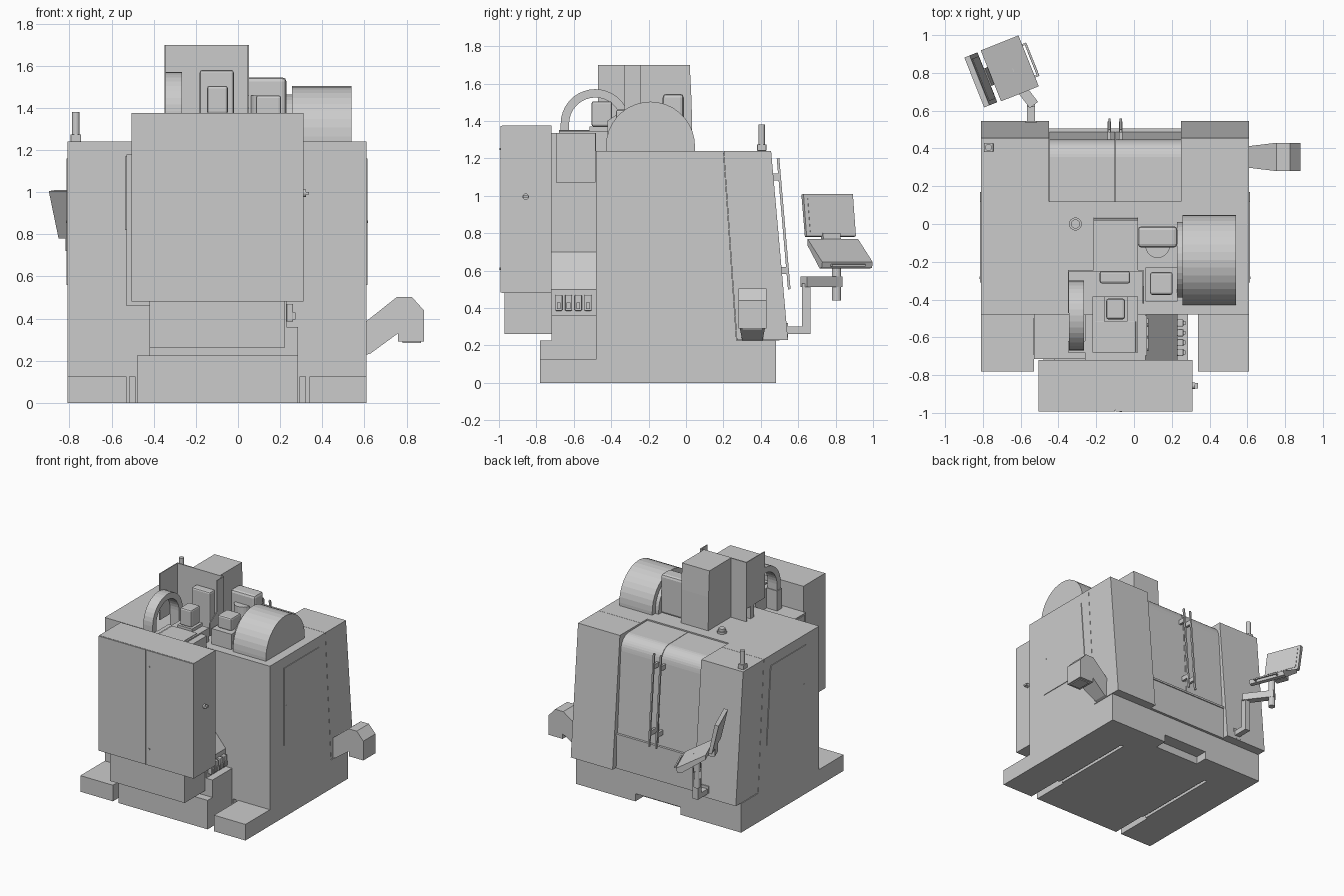
import bpy, bmesh, math
from mathutils import Vector, Matrix


def finish(name, bm, bevel=0, mat=None):
    bmesh.ops.recalc_face_normals(bm, faces=bm.faces)
    me = bpy.data.meshes.new(name)
    bm.to_mesh(me)
    bm.free()
    ob = bpy.data.objects.new(name, me)
    bpy.context.collection.objects.link(ob)
    if mat:
        ob.matrix_world = mat
    if bevel:
        m = ob.modifiers.new("bevel", 'BEVEL')
        m.width, m.segments = bevel, 2
    return ob


def prism(name, pts, axis, a, b, bevel=0, mat=None):
    """Extrude a 2D profile along an axis: x uses (y,z), y uses (x,z), z uses (x,y)."""
    def place(p, t):
        return {'x': (t, p[0], p[1]), 'y': (p[0], t, p[1]), 'z': (p[0], p[1], t)}[axis]
    bm = bmesh.new()
    lo = [bm.verts.new(place(p, a)) for p in pts]
    hi = [bm.verts.new(place(p, b)) for p in pts]
    bm.faces.new(lo)
    bm.faces.new(hi)
    n = len(pts)
    for i in range(n):
        bm.faces.new((lo[i], lo[(i + 1) % n], hi[(i + 1) % n], hi[i]))
    return finish(name, bm, bevel, mat)


def box(name, x0, x1, y0, y1, z0, z1, bevel=0, mat=None):
    return prism(name, [(x0, y0), (x1, y0), (x1, y1), (x0, y1)], 'z', z0, z1, bevel, mat)


def arc(cx, cy, r, a0, a1, n):
    return [(cx + r * math.cos(math.radians(a0 + (a1 - a0) * i / n)),
             cy + r * math.sin(math.radians(a0 + (a1 - a0) * i / n))) for i in range(n + 1)]


def disc(name, axis, c, r, a, b, n=20):
    return prism(name, arc(c[0], c[1], r, 0, 360, n)[:-1], axis, a, b)


def bar(name, p, q, w, h):
    """Rectangular bar from p to q."""
    p, q = Vector(p), Vector(q)
    d = q - p
    rot = d.to_track_quat('X', 'Z').to_matrix().to_4x4()
    return box(name, 0, d.length, -w / 2, w / 2, -h / 2, h / 2, 0, Matrix.Translation(p) @ rot)


# base with rear slots and a front toe recess
def base_outline(toe):
    p = [(-.81, -.78), (-.53, -.78), (-.53, -.48), (-.515, -.48), (-.515, .23), (-.49, .23),
         (-.49, -.48), (-.48, -.48), (-.48, -.78), (.285, -.78), (.285, -.48), (.295, -.48),
         (.295, .23), (.32, .23), (.32, -.48), (.34, -.48), (.34, -.78), (.61, -.78), (.61, .48)]
    if toe:
        p += [(.1, .48), (.1, .38), (-.29, .38), (-.29, .48)]
    return p + [(-.81, .48)]


prism("base_foot", base_outline(True), 'z', 0, .06)
prism("base_lower", base_outline(False), 'z', .06, .125)
box("base_upper", -.81, .61, -.48, .48, .125, .225)
box("base_rear", -.48, .285, -.78, -.48, .125, .225)

# side enclosures and front posts
side = [(-.48, .225), (.27, .225), (.2, 1.24), (-.48, 1.24)]
post = [(.272, .23), (.545, .23), (.455, 1.24), (.202, 1.24)]
for tag, x0, x1, xd in (("left", -.81, -.45, -.8125), ("right", .25, .61, .6125)):
    prism("enclosure_" + tag, side, 'x', x0, x1)
    prism("front_post_" + tag, post, 'x', x0, x1)
    prism("side_panel_" + tag, [(-.31, .56), (.17, .56), (.12, 1.16), (-.31, 1.16)], 'x',
          xd - .0025, xd + .0025)
    disc("panel_lock_" + tag, 'x', (-.285, .86), .007, xd - .005, xd + .005, 10)
box("roof_middle", -.45, .25, -.48, .12, .225, 1.24)

# working doors with a rolled top edge
door = [(.12, .49), (.487, .49), (.447, 1.12)] + arc(.345, 1.127, .1, 5, 85, 8) + [(.12, 1.23)]
prism("door_left", door, 'x', -.448, -.1015)
prism("door_right", door, 'x', -.0985, .248)
prism("lower_front_panel", [(.12, .225), (.5, .225), (.497, .49), (.12, .49)], 'x', -.45, .25)
box("door_sill", -.45, .25, .45, .505, .48, .495)
for i, x in enumerate((-.13, -.07)):
    bar(f"door_handle_{i}", (x, .552, .5), (x, .492, 1.2), .012, .014)
    for z in (.6, 1.1):
        y = .552 - .06 * (z - .5) / .7
        box(f"handle_mount_{i}_{z}", x - .009, x + .009, y - .075, y, z - .018, z + .018)

# roof fittings
disc("roof_cap_flange", 'z', (-.31, 0), .034, 1.24, 1.255, 24)
disc("roof_cap", 'z', (-.31, 0), .024, 1.255, 1.275, 24)
box("lamp_base", -.795, -.745, .38, .43, 1.24, 1.275, .004)
disc("signal_lamp", 'z', (-.77, .405), .018, 1.275, 1.38, 16)

# tool magazine dome
def dome(r):
    return [(-.19 + r, 1.24)] + arc(-.19, 1.265, r, 0, 180, 18) + [(-.19 - r, 1.24)]


prism("magazine_dome", dome(.238), 'x', .257, .54)
prism("magazine_dome_lip", dome(.2), 'x', .228, .257)
box("changer_housing", .02, .23, -.125, -.012, 1.24, 1.545, .02)
disc("changer_motor", 'z', (.125, -.115), .065, 1.24, 1.46, 20)

# spindle head cover with rear sheet guards
prism("head_cover", [(-.245, 1.24), (.035, 1.24), (.03, 1.5), (.02, 1.7), (-.245, 1.7)],
      'x', -.215, .02)
box("guard_back", -.35, .05, -.252, -.243, 1.24, 1.7)
box("guard_left", -.35, -.343, -.47, -.25, 1.34, 1.7)
prism("guard_right", [(-.25, 1.3), (-.42, 1.3), (-.42, 1.4), (-.33, 1.46), (-.33, 1.7), (-.25, 1.7)],
      'x', .045, .052)

# machine column behind the enclosure
box("column", -.26, .06, -.72, -.48, .225, 1.335)
box("column_top", -.22, .02, -.68, -.385, 1.24, 1.345)
box("column_top_cover", -.205, .01, -.68, -.515, 1.345, 1.352, .003)
box("left_service_box", -.53, -.26, -.715, -.48, .46, 1.18)
box("left_service_door", -.536, -.53, -.69, -.5, .82, 1.17)
prism("column_foot", [(-.42, .225), (.285, .225), (.285, .36), (.23, .36), (.23, .5), (.06, .7),
                      (-.42, .7)], 'y', -.72, -.48)
box("column_side_plate", .06, .07, -.695, -.485, 1.07, 1.335)
box("plate_window", .07, .076, -.66, -.5, 1.12, 1.22)
for i in range(3):
    for z in (1.09, 1.24):
        disc(f"plate_bolt_{i}_{z}", 'x', (-.665 + .065 * i, z), .007, .07, .078, 8)
for i in range(4):
    y = -.68 + .052 * i
    box(f"air_valve_{i}", .23, .262, y - .019, y + .019, .385, .47, .005)
    box(f"air_valve_knob_{i}", .262, .272, y - .01, y + .01, .395, .43)

# drive motors
box("head_motor", -.182, -.02, -.315, -.25, 1.24, 1.58, .012)
box("axis_motor_flange", -.16, -.035, -.515, -.385, 1.345, 1.37)
box("axis_motor", -.147, -.048, -.505, -.395, 1.37, 1.505, .012)
box("side_motor_base", .06, .23, -.41, -.23, 1.24, 1.36)
box("side_motor", .085, .205, -.375, -.255, 1.36, 1.46, .012)

# flexible cable arch
cx, cz = -.485, 1.385
prism("cable_arch", [(cx + .185, 1.24)] + arc(cx, cz, .185, 0, 180, 18) + [(cx - .185, 1.335),
      (cx - .14, 1.335)] + arc(cx, cz, .14, 180, 0, 18) + [(cx + .14, 1.24)], 'x', -.345, -.265)
box("cable_arch_bracket", -.35, -.26, -.68, -.62, 1.18, 1.335)

# electrical cabinet with two doors and transformer box
box("cabinet", -.505, .31, -.985, -.72, .48, 1.375)
box("cabinet_door_left", -.505, -.101, -.992, -.985, .482, 1.373)
box("cabinet_door_right", -.097, .31, -.992, -.985, .482, 1.373)
box("transformer_box", -.42, .22, -.97, -.715, .26, .48)
for z in (.61, 1.25):
    disc(f"cabinet_lock_{z}", 'y', (-.07, z), .007, -.996, -.99, 10)
disc("switch_collar", 'x', (-.857, .995), .017, .308, .322, 16)
box("switch_knob", .322, .338, -.872, -.842, .988, 1.002)

# chip conveyor, widening toward its outlet
prof = [(.6, .225), (.63, .235), (.76, .33), (.76, .29), (.882, .29), (.882, .44),
        (.825, .503), (.755, .503), (.6, .38)]
conveyor = prism("chip_conveyor", prof, 'y', .28, .43)
for v in conveyor.data.vertices:
    if v.co.x < .7:
        v.co.y = .355 + (v.co.y - .355) * .75
box("chip_outlet", .78, .87, .3, .41, .283, .291)

# pendant arm
box("arm_bracket", -.575, -.515, .5, .545, .24, .32)
box("arm_lower", -.567, -.523, .53, .665, .26, .3)
box("arm_post", -.567, -.523, .62, .665, .26, .53)
bar("arm_upper", (-.53, .63, .54), (-.675, .82, .54), .055, .055)
disc("arm_pivot", 'z', (-.66, .805), .025, .44, .7, 16)

# pendant console, in its own turned frame facing the operator
U = Matrix.Translation((-.66, .823, 0)) @ Matrix.Rotation(math.atan2(.37, .93), 4, 'Z')


def slab(name, prof_uz, half):
    return prism(name, [(0, 0)] and [(u, z) for u, z in prof_uz], 'y', -half, half, 0, U)


slab("keyboard_panel", [(-.105, .77), (.11, .645), (.1, .615), (.07, .612), (-.105, .735)], .145)
slab("screen_housing", [(-.15, .78), (-.125, .785), (-.17, 1.01), (-.2, 1.005)], .142)
slab("screen_face", [(-.13, .805), (-.126, .805), (-.162, .985), (-.168, .985)], .12)
slab("screen_hinge", [(-.15, .72), (-.1, .72), (-.12, .8), (-.15, .8)], .05)
box("console_handle", .122, .134, -.095, .095, .622, .634, .002, U)
for s in (-1, 1):
    box(f"handle_end_{s}", .09, .128, s * .09 - .005, s * .09 + .005, .622, .634, 0, U)
